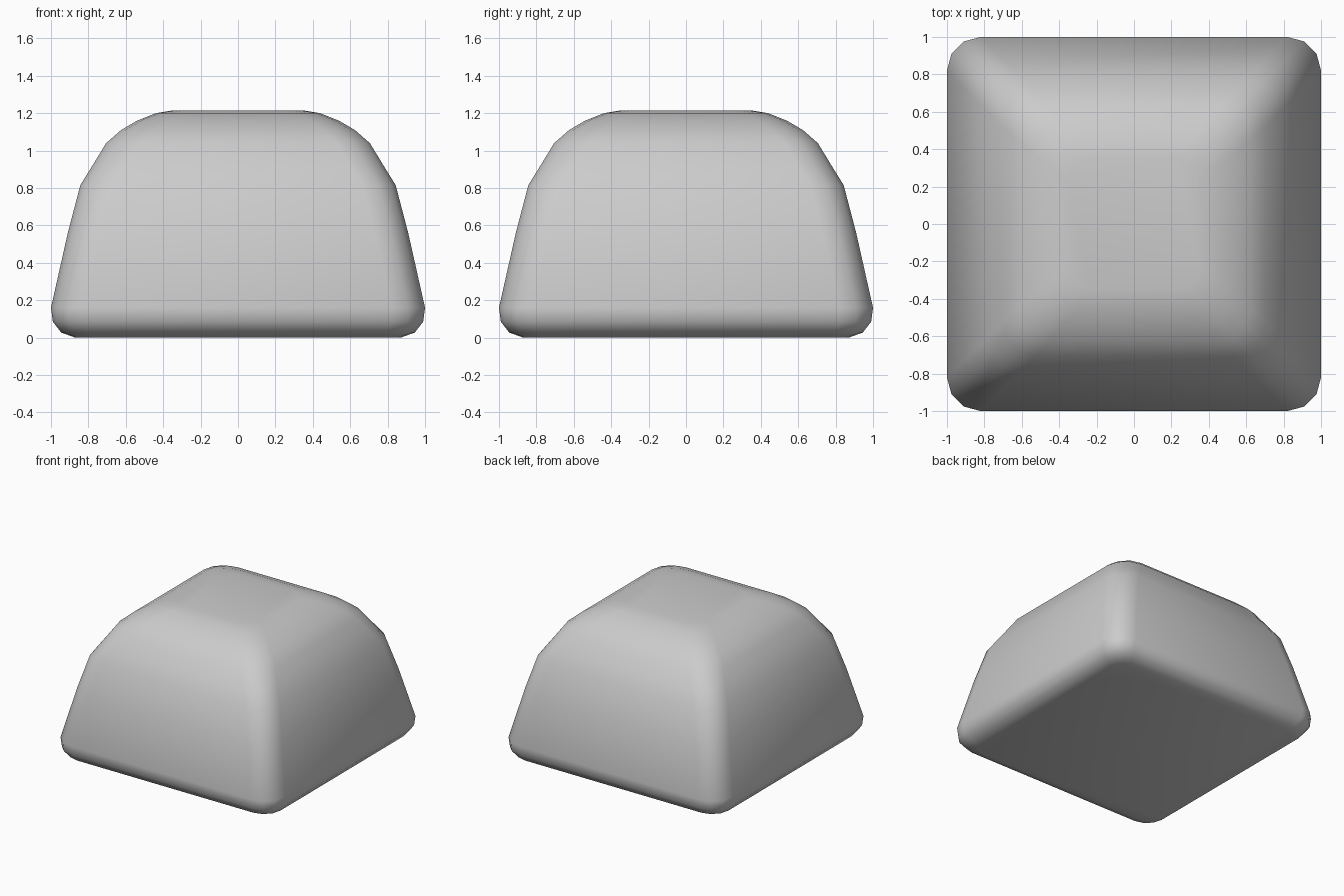
import bpy, bmesh
from math import sin, cos, pi

if "Cube" in bpy.data.objects:
    bpy.data.objects.remove(bpy.data.objects["Cube"])

# Side profile: (half width, height, corner radius)
PROFILE = [
    (0.87, 0.0, 0.11), (0.945, 0.027, 0.145), (0.99, 0.085, 0.17),
    (1.0, 0.16, 0.18), (0.91, 0.56, 0.18), (0.843, 0.815, 0.18),
    (0.775, 0.925, 0.18), (0.705, 1.04, 0.18), (0.625, 1.11, 0.17),
    (0.54, 1.16, 0.16), (0.44, 1.2, 0.14), (0.35, 1.215, 0.12),
]
STEPS = 3


def rounded_square(bm, half, z, r):
    ring = []
    for q, (sx, sy) in enumerate([(1, 1), (-1, 1), (-1, -1), (1, -1)]):
        for i in range(STEPS + 1):
            a = (q + i / STEPS) * pi / 2
            ring.append(bm.verts.new((sx * (half - r) + r * cos(a),
                                      sy * (half - r) + r * sin(a), z)))
    return ring


# Rounded tapered block, lofted from bottom to top
bm = bmesh.new()
rings = [rounded_square(bm, *p) for p in PROFILE]
for lo, hi in zip(rings, rings[1:]):
    n = len(lo)
    for i in range(n):
        j = (i + 1) % n
        bm.faces.new((lo[i], lo[j], hi[j], hi[i]))
bm.faces.new(rings[0][::-1])
bm.faces.new(rings[-1])
for f in bm.faces:
    f.smooth = True

mesh = bpy.data.meshes.new("rounded_block")
bm.to_mesh(mesh)
bm.free()
bpy.context.collection.objects.link(bpy.data.objects.new("rounded_block", mesh))
